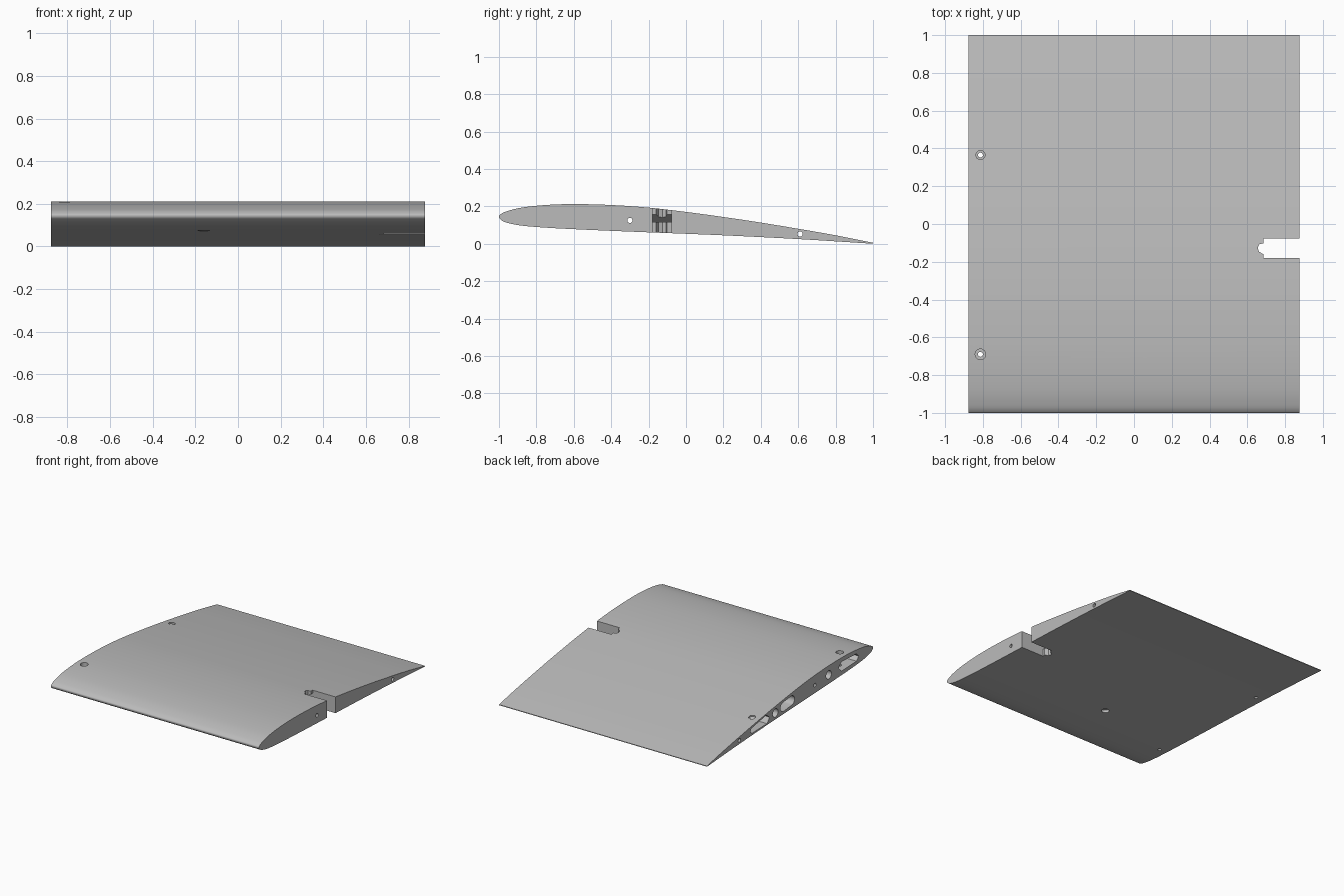
import bpy, bmesh, math
from mathutils import Vector

cube = bpy.data.objects.get("Cube")
if cube:
    bpy.data.objects.remove(cube, do_unlink=True)

grey = bpy.data.materials.new("light_grey")
grey.use_nodes = True
COLOUR = (0.5, 0.5, 0.5, 1)
grey.diffuse_color = COLOUR
grey.node_tree.nodes["Principled BSDF"].inputs["Base Color"].default_value = COLOUR


def prism(name, points, axis, lo, hi):
    """Extrude a 2D outline along an axis (outline is the two other axes in order)."""
    def place(p, h):
        c = list(p)
        c.insert("xyz".index(axis), h)
        return c
    bm = bmesh.new()
    a = [bm.verts.new(place(p, lo)) for p in points]
    b = [bm.verts.new(place(p, hi)) for p in points]
    n = len(points)
    for i in range(n):
        bm.faces.new((a[i], a[(i + 1) % n], b[(i + 1) % n], b[i]))
    bm.faces.new(a[::-1])
    bm.faces.new(b)
    bmesh.ops.recalc_face_normals(bm, faces=bm.faces)
    mesh = bpy.data.meshes.new(name)
    bm.to_mesh(mesh)
    bm.free()
    mesh.materials.append(grey)
    ob = bpy.data.objects.new(name, mesh)
    bpy.context.collection.objects.link(ob)
    return ob


def slot(c1, c2, r1, r2, n=12):
    """Rounded slot outline between two centres with two end radii."""
    d = Vector(c2) - Vector(c1)
    base = math.atan2(d.y, d.x)
    pts = []
    for c, r, start in ((c1, r1, base + math.pi / 2), (c2, r2, base - math.pi / 2)):
        for i in range(n + 1):
            t = start + math.pi * i / n
            pts.append((c[0] + r * math.cos(t), c[1] + r * math.sin(t)))
    return pts


def circle(c, r, n=24):
    return [(c[0] + r * math.cos(math.tau * i / n), c[1] + r * math.sin(math.tau * i / n))
            for i in range(n)]


def spline(pts, steps=5):
    """Smooth curve through the given points."""
    p = [Vector(q) for q in pts]
    p = [2 * p[0] - p[1]] + p + [2 * p[-1] - p[-2]]
    out = []
    for a, b, c, d in zip(p, p[1:], p[2:], p[3:]):
        for i in range(steps):
            t = i / steps
            out.append(0.5 * (2 * b + (c - a) * t + (2 * a - 5 * b + 4 * c - d) * t * t
                              + (3 * b - a - 3 * c + d) * t ** 3))
    return out + [p[-2]]


# Wing panel: aerofoil section extruded along the span
HALF = 0.877
section = [(1, .005), (.8, .045), (.6, .08), (.4, .113), (.2, .143), (0, .17), (-.2, .193),
           (-.4, .207), (-.6, .212), (-.75, .207), (-.88, .193), (-.96, .173), (-.992, .157),
           (-1, .145), (-.992, .13), (-.96, .113), (-.88, .097), (-.75, .086), (-.6, .078),
           (-.4, .069), (-.2, .061), (.2, .045), (.6, .025), (1, 0)]
wing = prism("wing_panel", spline(section), "x", -HALF, HALF)

cutters = []


def cut(*args):
    cutters.append(prism("cutter", *args))


# Control horn notch with a stepped inner end, and the sloped pocket behind it
cut([(.95, -.18), (.685, -.18), (.685, -.16), (.662, -.147), (.655, -.125), (.664, -.107),
     (.685, -.102), (.685, -.078), (.95, -.078)], "z", -.1, .4)
cut([(.7, .165), (.7, .115), (.61, .115)], "y", -.18, -.078)

# Alignment pin holes through the whole span
for y, z in ((-.3, .125), (.61, .052)):
    cut(circle((y, z), .014), "x", -1, 1)

# Joining tongue pockets, spar tubes and wire channel in the root end
cut(slot((-.8, .145), (-.62, .145), .028, .036, 2), "x", -1, -.6)
cut(slot((.28, .086), (.46, .068), .034, .02, 2), "x", -1, -.6)
cut(slot((-.02, .115), (.08, .105), .035, .035), "x", -1, .4)
for y, z in ((-.467, .14), (.176, .095)):
    cut(circle((y, z), .032), "x", -1, .5)

# Screw holes with counterbores on top
for y, top, r in ((-.69, .17, .028), (.365, .09, .024)):
    cut(circle((-.813, y), .013), "z", -.1, .4)
    cut(circle((-.813, y), r), "z", top, .4)

# Blind hole in the underside
cut(circle((-.16, -.505), .028), "z", -.1, .095)

bpy.context.view_layer.objects.active = wing
for c in cutters:
    mod = wing.modifiers.new("cut", "BOOLEAN")
    mod.operation = "DIFFERENCE"
    mod.solver = "EXACT"
    mod.object = c
    bpy.ops.object.modifier_apply(modifier=mod.name)
    bpy.data.objects.remove(c, do_unlink=True)

bpy.ops.object.select_all(action="DESELECT")
wing.select_set(True)
bpy.ops.object.shade_smooth_by_angle(angle=math.radians(30))
